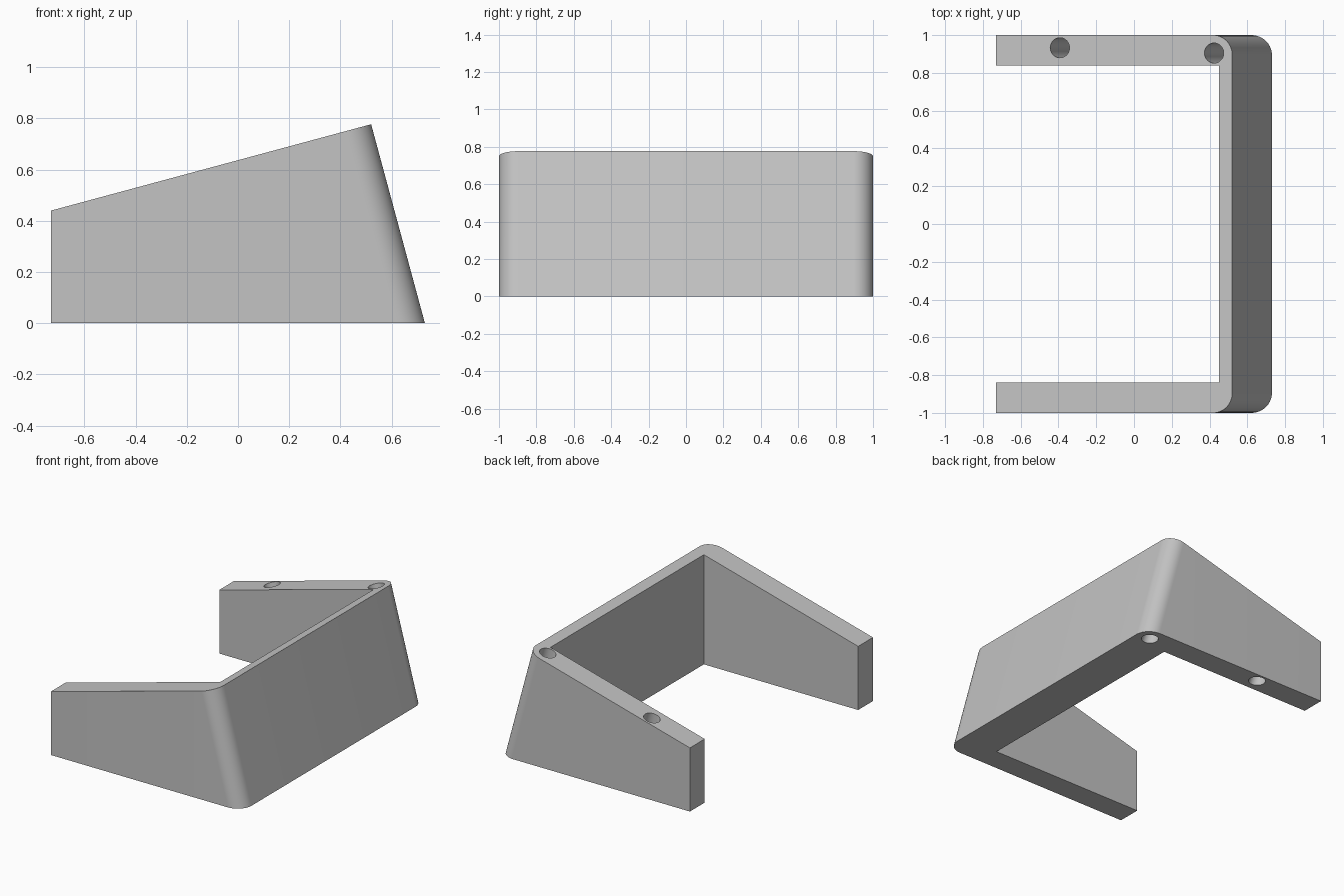
import bpy, bmesh, math
from mathutils import Vector

cube = bpy.data.objects.get("Cube")
if cube:
    bpy.data.objects.remove(cube, do_unlink=True)

grey = bpy.data.materials.new("light_grey")
grey.use_nodes = True
colour = (0.55, 0.55, 0.55, 1)
grey.diffuse_color = colour
grey.node_tree.nodes["Principled BSDF"].inputs["Base Color"].default_value = colour


def add_object(name, bm):
    bmesh.ops.recalc_face_normals(bm, faces=bm.faces)
    mesh = bpy.data.meshes.new(name)
    bm.to_mesh(mesh)
    bm.free()
    mesh.materials.append(grey)
    obj = bpy.data.objects.new(name, mesh)
    bpy.context.collection.objects.link(obj)
    return obj


def cut(target, cutter):
    mod = target.modifiers.new(cutter.name, 'BOOLEAN')
    mod.operation = 'DIFFERENCE'
    mod.solver = 'EXACT'
    mod.object = cutter
    bpy.context.view_layer.objects.active = target
    bpy.ops.object.modifier_apply(modifier=mod.name)
    bpy.data.objects.remove(cutter, do_unlink=True)


# Solid wedge: side profile extruded across the width
profile = [(-0.73, 0), (0.73, 0), (0.52, 0.777), (-0.73, 0.44)]
bm = bmesh.new()
face = bm.faces.new([bm.verts.new((x, -1, z)) for x, z in profile])
ext = bmesh.ops.extrude_face_region(bm, geom=[face])
bmesh.ops.translate(bm, vec=(0, 2, 0),
                    verts=[v for v in ext["geom"] if isinstance(v, bmesh.types.BMVert)])
bmesh.ops.recalc_face_normals(bm, faces=bm.faces)

# Round the two slanted outer corners
corners = [e for e in bm.edges
           if all(v.co.x > 0.5 for v in e.verts)
           and abs(e.verts[0].co.z - e.verts[1].co.z) > 0.5]
bmesh.ops.bevel(bm, geom=corners, offset=0.105, segments=14, profile=0.5, affect='EDGES')
bracket = add_object("bracket", bm)

# Open the inside, leaving two arms and a sloped wall
bm = bmesh.new()
bmesh.ops.create_cube(bm, size=2)
bmesh.ops.scale(bm, vec=(0.8, 0.838, 1), verts=bm.verts)
bmesh.ops.translate(bm, vec=(0.45 - 0.8, 0, 0.5), verts=bm.verts)
cut(bracket, add_object("inner_cutter", bm))

# Two through holes, parallel to the sloped wall
axis = Vector((-0.21, 0, 0.777)).normalized()
for x, y, z in [(-0.392, 0.933, 0.53), (0.424, 0.905, 0.75)]:
    bm = bmesh.new()
    bmesh.ops.create_cone(bm, cap_ends=True, segments=40,
                          radius1=0.053, radius2=0.053, depth=2)
    bmesh.ops.rotate(bm, verts=bm.verts, cent=(0, 0, 0),
                     matrix=axis.to_track_quat('Z', 'Y').to_matrix())
    bmesh.ops.translate(bm, vec=(x, y, z), verts=bm.verts)
    cut(bracket, add_object("hole_cutter", bm))

# Smooth rounded corners and holes, keep edges sharp
bpy.ops.object.select_all(action='DESELECT')
bracket.select_set(True)
bpy.context.view_layer.objects.active = bracket
bpy.ops.object.shade_smooth_by_angle(angle=math.radians(30))
